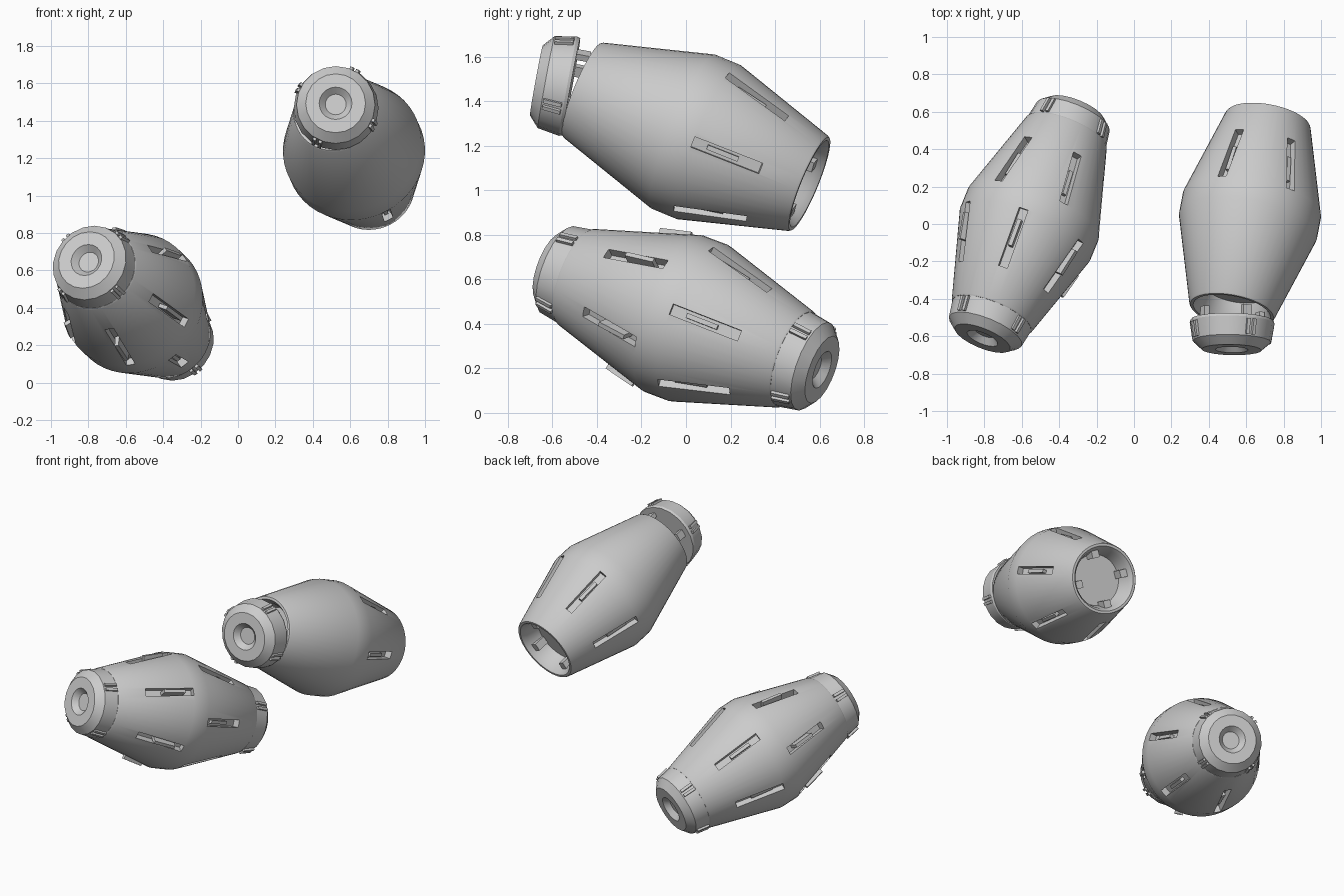
import bpy, bmesh
from math import sin, cos, pi, radians, atan2
from mathutils import Vector, Matrix

if "Cube" in bpy.data.objects:
    bpy.data.objects.remove(bpy.data.objects["Cube"])

L, R, BAND, RIM = 0.56, 0.375, 0.06, 0.232      # shell half length and radii
SLOPE = (R - RIM) / (L - BAND)


def frame(center, axis):
    """Local z = capsule axis, local x = up, local y = towards +x."""
    d = Vector(axis).normalized()
    u = (Vector((0, 0, 1)) - d * d.z).normalized()
    v = d.cross(u)
    m = Matrix((u, v, d)).transposed().to_4x4()
    m.translation = Vector(center)
    return m


def finish(name, bm, mat, angle=28):
    bmesh.ops.recalc_face_normals(bm, faces=bm.faces)
    me = bpy.data.meshes.new(name)
    bm.transform(mat)
    bm.to_mesh(me)
    bm.free()
    ob = bpy.data.objects.new(name, me)
    bpy.context.collection.objects.link(ob)
    if angle:
        smooth(ob, angle)
    return ob


def smooth(ob, angle):
    bpy.ops.object.select_all(action='DESELECT')
    ob.select_set(True)
    bpy.context.view_layer.objects.active = ob
    bpy.ops.object.shade_smooth_by_angle(angle=radians(angle))


def revolve(bm, profile, n, s=1):
    """Revolve (t, r) points round local z; both ends closed."""
    rings = [[bm.verts.new((r * cos(2 * pi * i / n), r * sin(2 * pi * i / n), s * t))
              for i in range(n)] for t, r in profile]
    for a, b in zip(rings, rings[1:]):
        for i in range(n):
            j = (i + 1) % n
            bm.faces.new((a[i], a[j], b[j], b[i]))
    bm.faces.new(rings[0])
    bm.faces.new(rings[-1])


def block(bm, ang, t, r, size, tilt=0.0):
    """Box (radial, tangential, axial) at angle, axial position and radius."""
    m = (Matrix.Rotation(radians(ang), 4, 'Z') @ Matrix.Translation((r, 0, t))
         @ Matrix.Rotation(tilt, 4, 'Y') @ Matrix.Diagonal((*size, 1)))
    bmesh.ops.create_cube(bm, size=1, matrix=m)


def surf(t):
    return R - SLOPE * (abs(t) - BAND)


def shell(name, mat, slots):
    """Double cone with recessed ends; slots = list of (end sign, first angle)."""
    half = [(0.44, 0.165), (0.53, 0.19), (L, 0.21), (L, RIM - 0.006),
            (L - 0.008, RIM), (BAND, R)]
    bm = bmesh.new()
    revolve(bm, [(-t, r) for t, r in half] + [(t, r) for t, r in reversed(half)], 48)
    body = finish(name, bm, mat, 0)
    # slot pockets
    cut = bmesh.new()
    for s, first in slots:
        for k in range(6):
            block(cut, first + 60 * k, s * 0.22, surf(0.22), (0.09, 0.05, 0.33),
                  -s * atan2(SLOPE, 1))
    cutter = finish(name + "_slot_cutter", cut, mat, 0)
    cutter.hide_render = True
    mod = body.modifiers.new("slots", 'BOOLEAN')
    mod.operation, mod.solver, mod.object = 'DIFFERENCE', 'EXACT', cutter
    bpy.context.view_layer.objects.active = body
    bpy.ops.object.select_all(action='DESELECT')
    body.select_set(True)
    bpy.ops.object.modifier_apply(modifier=mod.name)
    bpy.data.objects.remove(cutter)
    smooth(body, 28)
    # fins inside the slots, standing proud on the front half
    fins = bmesh.new()
    for s, first in slots:
        proud = 0.018 if s < 0 else -0.022
        for k in range(6):
            block(fins, first + 60 * k, s * 0.19, surf(0.19) + proud - 0.03,
                  (0.06, 0.022, 0.15), -s * atan2(SLOPE, 1) * 0.8)
    finish(name + "_fins", fins, mat, 0)


def cap(name, mat, s, first):
    """End cap with tapered centre pit, paired ribs and inner prongs."""
    bm = bmesh.new()
    revolve(bm, [(0.54, 0.20), (0.54, 0.222), (0.555, 0.227), (0.655, 0.21),
                 (0.70, 0.16), (0.70, 0.088), (0.665, 0.056)], 20, s)
    finish(name, bm, mat, 25)
    ribs = bmesh.new()
    for k in range(4):
        for off in (-4.5, 4.5):
            block(ribs, first + 90 * k + off, s * 0.605, 0.216, (0.03, 0.018, 0.085),
                  -s * 0.17)
    finish(name + "_ribs", ribs, mat, 0)
    prongs = bmesh.new()
    for k in range(4):
        block(prongs, first + 90 * k, s * 0.515, 0.165, (0.03, 0.05, 0.07))
    finish(name + "_prongs", prongs, mat, 0)


# closed capsule, lower left
A = frame((-0.56, 0, 0.425), (0.358, 0.874, -0.33))
shell("closed_shell", A, [(1, 20), (-1, -9)])
cap("closed_front_cap", A, -1, 42)
cap("closed_back_cap", A, 1, 48)

# open capsule, upper right, with loosened front cap
B = frame((0.62, 0.045, 1.24), (0.173, 0.91, -0.377))
shell("open_shell", B, [(1, 30)])
tilt = Vector((0.02, 0.98, -0.18)).normalized()
cap("loose_front_cap", frame(Vector((0.525, -0.515, 1.465)) + 0.54 * tilt, tilt), -1, 27)

# clips inside the open back end
clips = bmesh.new()
for k in range(4):
    block(clips, 27 + 90 * k, 0.485, 0.165, (0.05, 0.05, 0.08))
finish("open_end_clips", clips, B, 0)
